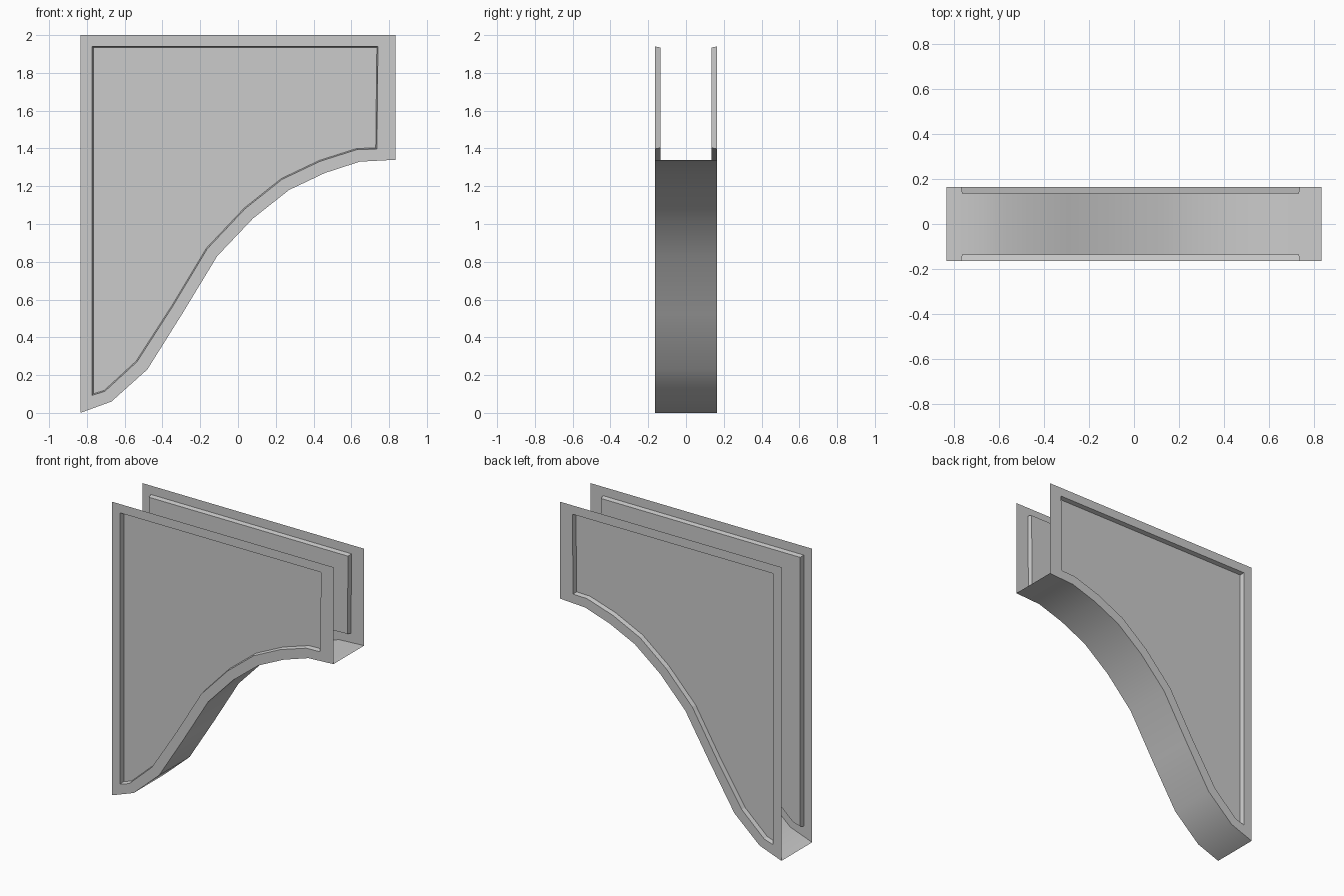
import bpy, bmesh

if "Cube" in bpy.data.objects:
    bpy.data.objects.remove(bpy.data.objects["Cube"])

HALF = 0.165      # half depth of the bracket
RECESS = 0.03     # depth of the sunken panel

# Underside curve (x, z), then the two top corners
curve = [(-0.835, 0.0), (-0.67, 0.06), (-0.48, 0.23), (-0.295, 0.525),
         (-0.11, 0.83), (0.08, 1.03), (0.27, 1.18), (0.46, 1.27),
         (0.645, 1.33), (0.835, 1.34)]
outer = curve + [(0.835, 2.0), (-0.835, 2.0)]
# Border of the recess, matching the outline point for point
inner = [(-0.772, 0.093), (-0.705, 0.114), (-0.535, 0.27), (-0.345, 0.565),
         (-0.163, 0.868), (0.037, 1.08), (0.233, 1.236), (0.435, 1.332),
         (0.63, 1.394), (0.735, 1.397), (0.741, 1.94), (-0.772, 1.94)]


def finish(bm, name):
    mesh = bpy.data.meshes.new(name)
    bm.normal_update()
    bm.to_mesh(mesh)
    bm.free()
    obj = bpy.data.objects.new(name, mesh)
    bpy.context.collection.objects.link(obj)
    return obj


# Side panel: flat border with a sunken field, mirrored to the back
bm = bmesh.new()
rim = [bm.verts.new((x, -HALF, z)) for x, z in outer]
hole = [bm.verts.new((x, -HALF, z)) for x, z in inner]
n = len(rim)
for i in range(n):
    j = (i + 1) % n
    bm.faces.new((rim[i], rim[j], hole[j], hole[i]))
field = bm.faces.new(hole)
bm.normal_update()
bmesh.ops.inset_region(bm, faces=[field], thickness=0.006, depth=-RECESS,
                       use_boundary=True, use_even_offset=True)
side = finish(bm, "side_panels")
mirror = side.modifiers.new("mirror", 'MIRROR')
mirror.use_axis = (False, True, False)
mirror.use_mirror_merge = False

# Curved underside strip joining the two panels (top and ends stay open)
bm = bmesh.new()
front = [bm.verts.new((x, -HALF, z)) for x, z in curve]
back = [bm.verts.new((x, HALF, z)) for x, z in curve]
for i in range(len(curve) - 1):
    bm.faces.new((front[i], back[i], back[i + 1], front[i + 1]))
strip = finish(bm, "curved_underside")
bpy.context.view_layer.objects.active = strip
strip.select_set(True)
bpy.ops.object.shade_smooth_by_angle()
